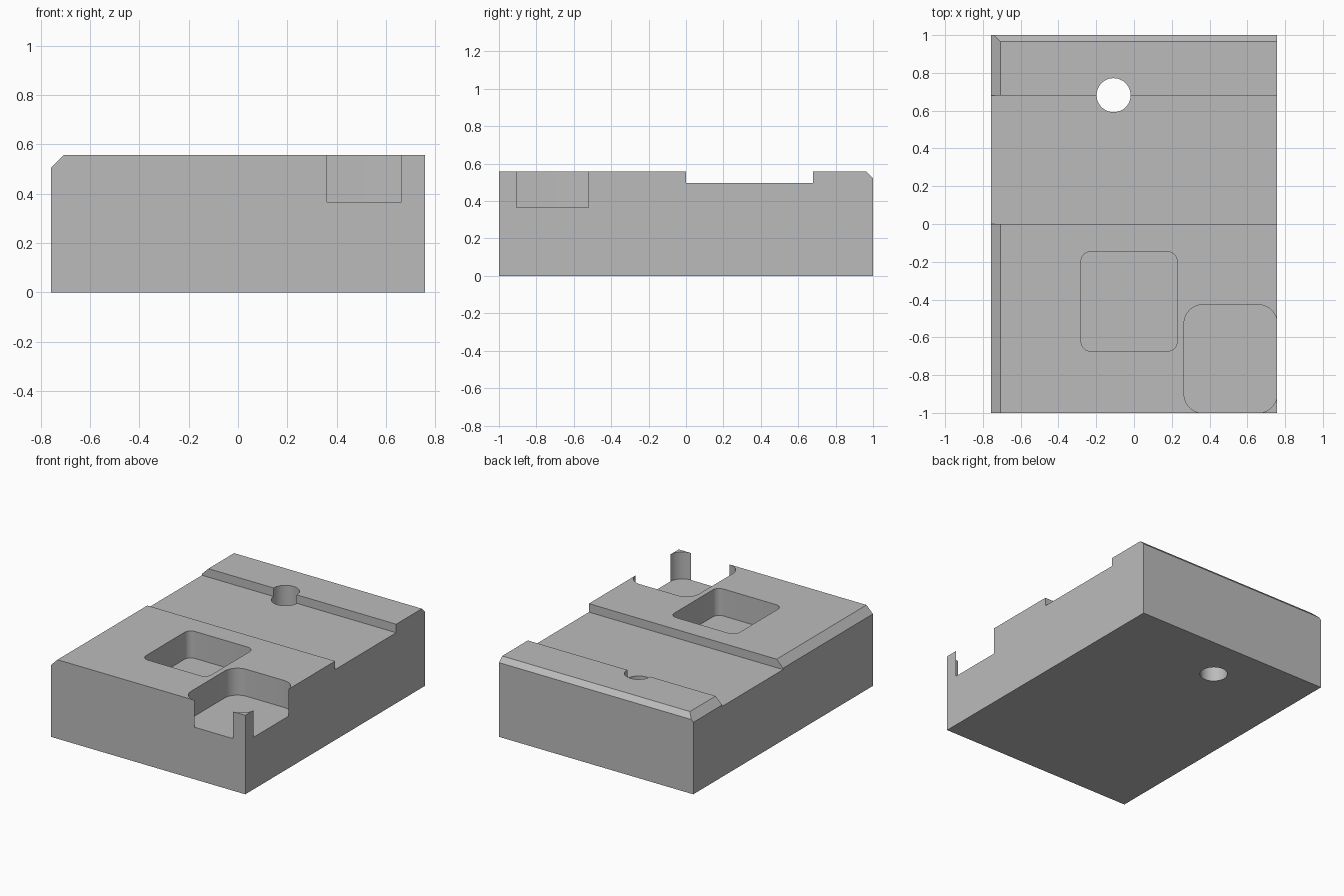
import bpy, bmesh, math
from mathutils import Vector

cube = bpy.data.objects.get("Cube")
if cube:
    bpy.data.objects.remove(cube, do_unlink=True)

W, L, H = 0.757, 1.0, 0.557          # half width, half length, height
SLOT_Z, POCKET_Z = 0.497, 0.367

grey = bpy.data.materials.new("machined grey")
grey.use_nodes = True
color = (0.5, 0.5, 0.5, 1)
grey.diffuse_color = color
grey.node_tree.nodes["Principled BSDF"].inputs["Base Color"].default_value = color


def prism(name, points, direction):
    """Extrude a closed outline of 3D points along a direction."""
    bm = bmesh.new()
    face = bm.faces.new([bm.verts.new(p) for p in points])
    new = bmesh.ops.extrude_face_region(bm, geom=[face])["geom"]
    verts = [v for v in new if isinstance(v, bmesh.types.BMVert)]
    bmesh.ops.translate(bm, vec=Vector(direction), verts=verts)
    bmesh.ops.recalc_face_normals(bm, faces=bm.faces)
    mesh = bpy.data.meshes.new(name)
    bm.to_mesh(mesh)
    bm.free()
    mesh.materials.append(grey)
    obj = bpy.data.objects.new(name, mesh)
    bpy.context.collection.objects.link(obj)
    return obj


def rounded_outline(x0, x1, y0, y1, r, z, steps=10):
    """Rectangle with rounded corners, counter-clockwise."""
    corners = [(x1 - r, y1 - r), (x0 + r, y1 - r), (x0 + r, y0 + r), (x1 - r, y0 + r)]
    return [(cx + r * math.cos(a), cy + r * math.sin(a), z)
            for i, (cx, cy) in enumerate(corners)
            for a in (math.pi / 2 * (i + k / steps) for k in range(steps + 1))]


def cut(target, cutter):
    mod = target.modifiers.new("cut", "BOOLEAN")
    mod.operation, mod.solver, mod.object = "DIFFERENCE", "EXACT", cutter
    bpy.context.view_layer.objects.active = target
    bpy.ops.object.modifier_apply(modifier=mod.name)
    bpy.data.objects.remove(cutter, do_unlink=True)


# Body: side profile with cross slot and back chamfer, extruded across the width
profile = [(-L, 0), (L, 0), (L, H - 0.034), (L - 0.034, H), (0.68, H),
           (0.68, SLOT_Z), (0, SLOT_Z), (0, H), (-L, H)]
block = prism("machined_block", [(-W, y, z) for y, z in profile], (2 * W, 0, 0))

# Chamfer along the -x top edge
c, e = 0.05, 0.1
cut(block, prism("edge_chamfer", [(-W - e, -L - e, H - c - e), (-W + c + e, -L - e, H + e),
                                  (-W - e, -L - e, H + e)], (0, 2 * L + 2 * e, 0)))

# Square pocket, and corner pocket that just breaks through the two outer walls
up = (0, 0, 0.4)
cut(block, prism("square_pocket",
                 rounded_outline(-0.28, 0.228, -0.673, -0.147, 0.05, POCKET_Z), up))
cut(block, prism("corner_pocket",
                 rounded_outline(0.265, W + 0.0005, -L - 0.0004, -0.427, 0.1, POCKET_Z), up))

# Through hole on the slot edge
ring = [(-0.108 + 0.09 * math.cos(t), 0.682 + 0.09 * math.sin(t), -0.1)
        for t in (math.tau * k / 48 for k in range(48))]
cut(block, prism("through_hole", ring, (0, 0, 1)))

bpy.ops.object.select_all(action="DESELECT")
block.select_set(True)
bpy.context.view_layer.objects.active = block
bpy.ops.object.shade_smooth_by_angle(angle=math.radians(30))
